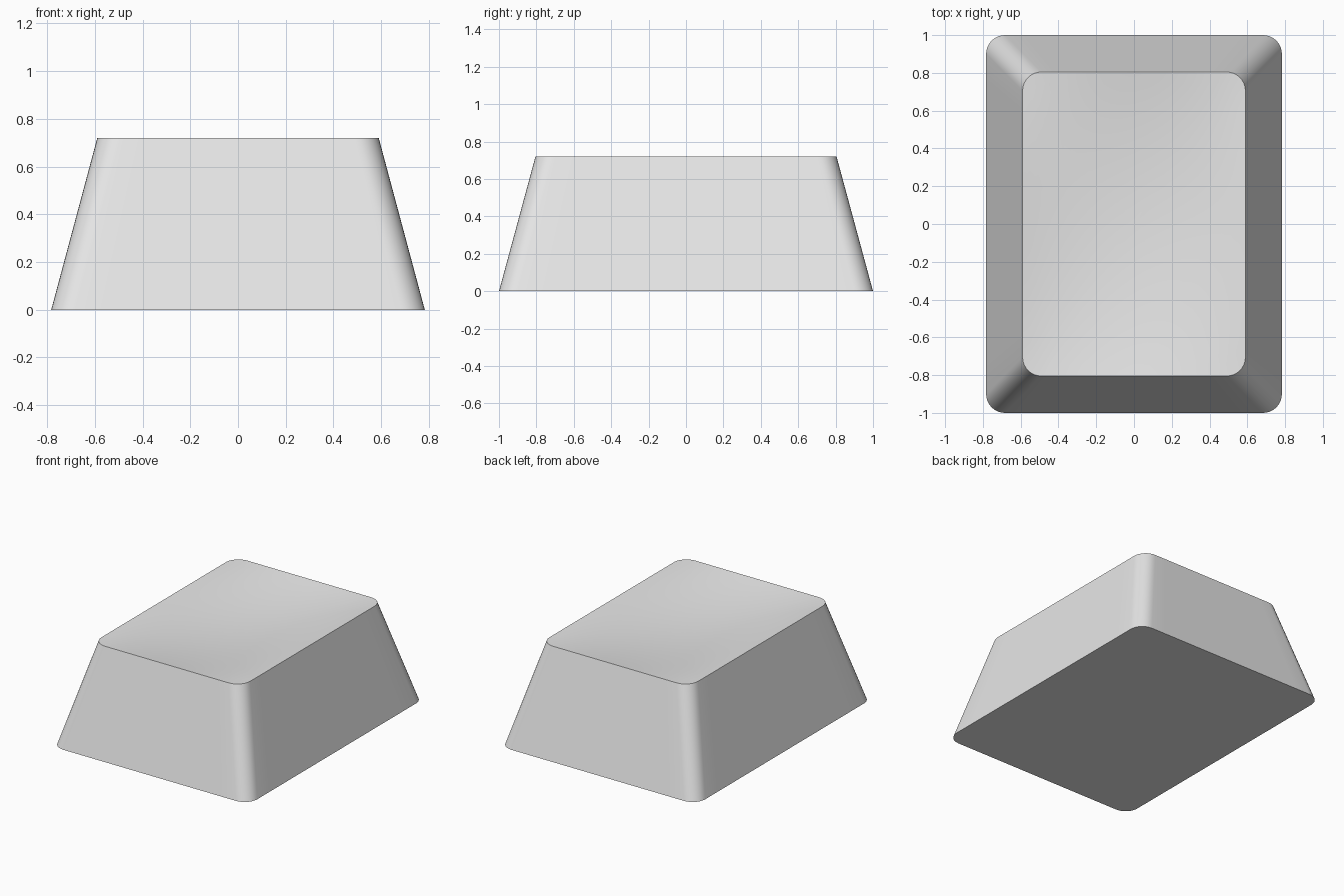
import bpy, bmesh
from math import cos, sin, pi

cube = bpy.data.objects.get("Cube")
if cube:
    bpy.data.objects.remove(cube, do_unlink=True)

HEIGHT, DISH, RADIUS = 0.72, 0.06, 0.1
BASE, TOP = (0.783, 1.0), (0.59, 0.805)
ARC, EDGE, RINGS = 8, 12, 14


def rounded_outline(half_x, half_y):
    """Rounded rectangle with evenly divided straight edges."""
    corners = [(1, 1), (-1, 1), (-1, -1), (1, -1)]
    pts = []
    for i, (sx, sy) in enumerate(corners):
        cx, cy = sx * (half_x - RADIUS), sy * (half_y - RADIUS)
        for k in range(ARC + 1):
            a = (i + k / ARC) * pi / 2
            pts.append((cx + RADIUS * cos(a), cy + RADIUS * sin(a)))
        # straight edge towards the next corner
        nx, ny = corners[(i + 1) % 4]
        a = (i + 1) * pi / 2
        ex = nx * (half_x - RADIUS) + RADIUS * cos(a)
        ey = ny * (half_y - RADIUS) + RADIUS * sin(a)
        x, y = pts[-1]
        for k in range(1, EDGE):
            f = k / EDGE
            pts.append((x + (ex - x) * f, y + (ey - y) * f))
    return pts


def bridge(bm, lower, upper):
    n = len(lower)
    for i in range(n):
        j = (i + 1) % n
        bm.faces.new((lower[i], lower[j], upper[j], upper[i]))


def dish_z(x, y):
    return HEIGHT - DISH * (1 - (x / TOP[0]) ** 2) * (1 - (y / TOP[1]) ** 2)


bm = bmesh.new()

# Flat underside and tapered walls
base = [bm.verts.new((x, y, 0)) for x, y in rounded_outline(*BASE)]
bm.faces.new(base[::-1])
outline = rounded_outline(*TOP)
ring = [bm.verts.new((x, y, HEIGHT)) for x, y in outline]
bridge(bm, base, ring)

# Shallow dished top, ring by ring to the centre
for r in range(RINGS - 1, 0, -1):
    t = r / RINGS
    inner = [bm.verts.new((x * t, y * t, dish_z(x * t, y * t))) for x, y in outline]
    bridge(bm, ring, inner)
    ring = inner
centre = bm.verts.new((0, 0, dish_z(0, 0)))
for i, v in enumerate(ring):
    bm.faces.new((v, ring[(i + 1) % len(ring)], centre))

bmesh.ops.recalc_face_normals(bm, faces=bm.faces)
mesh = bpy.data.meshes.new("key_cap")
bm.to_mesh(mesh)
bm.free()

# Plain grey material
grey = bpy.data.materials.new("light_grey")
grey.use_nodes = True
colour = (0.8, 0.8, 0.8, 1)
grey.diffuse_color = colour
grey.node_tree.nodes["Principled BSDF"].inputs["Base Color"].default_value = colour
mesh.materials.append(grey)

cap = bpy.data.objects.new("key_cap", mesh)
bpy.context.collection.objects.link(cap)
bpy.ops.object.select_all(action="DESELECT")
cap.select_set(True)
bpy.context.view_layer.objects.active = cap
bpy.ops.object.shade_smooth_by_angle(angle=pi / 6)
